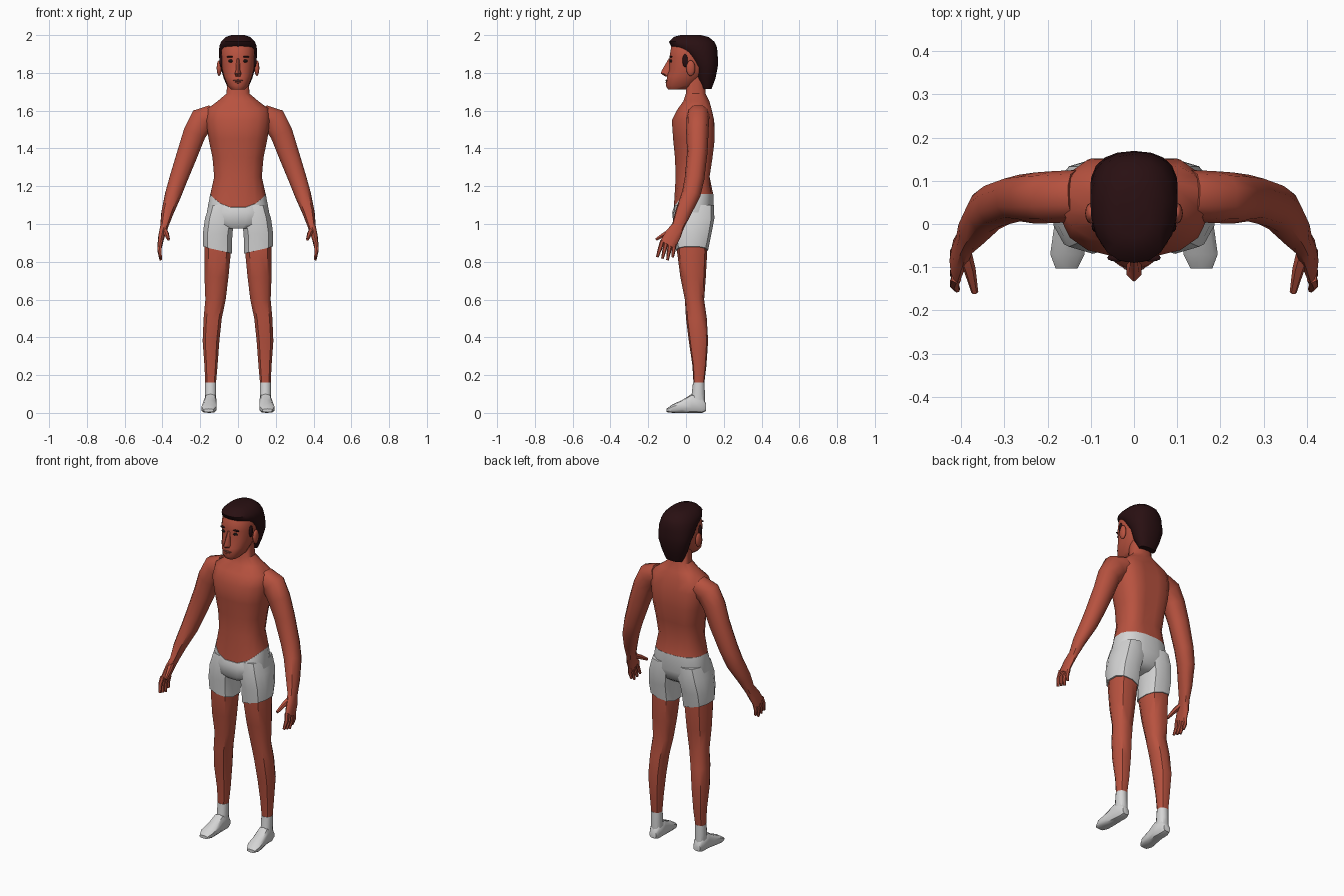
import bpy
import bmesh
import math
from mathutils import Vector

if "Cube" in bpy.data.objects:
    bpy.data.objects.remove(bpy.data.objects["Cube"])


def material(name, rgb):
    mat = bpy.data.materials.new(name)
    mat.use_nodes = True
    colour = (*rgb, 1)
    mat.diffuse_color = colour
    shader = mat.node_tree.nodes["Principled BSDF"]
    shader.inputs["Base Color"].default_value = colour
    shader.inputs["Roughness"].default_value = 0.8
    return mat


skin = material("reddish skin", (0.48, 0.085, 0.05))
hair_brown = material("dark brown hair", (0.022, 0.005, 0.006))
cloth = material("pale grey cloth", (0.66, 0.66, 0.66))
eye_black = material("eye black", (0.008, 0.006, 0.006))
lip = material("lip brown", (0.2, 0.06, 0.045))


def finish(name, bm, mat, mirror=False, angle=42):
    """Turn a bmesh into a shaded object, mirrored across x when it is one of a pair."""
    bmesh.ops.recalc_face_normals(bm, faces=bm.faces)
    mesh = bpy.data.meshes.new(name)
    bm.to_mesh(mesh)
    bm.free()
    mesh.materials.append(mat)
    obj = bpy.data.objects.new(name, mesh)
    bpy.context.collection.objects.link(obj)
    bpy.ops.object.select_all(action="DESELECT")
    obj.select_set(True)
    bpy.context.view_layer.objects.active = obj
    bpy.ops.object.shade_smooth_by_angle(angle=math.radians(angle))
    if mirror:
        obj.modifiers.new("Mirror", "MIRROR").use_mirror_merge = False
    return obj


def loft(name, rows, mat, sides=10, power=2.3, axis=None, ref=(0, 1, 0),
         mirror=False, warp=None):
    """Skin rounded-box rings given as (centre, half width, half depth)."""
    bm = bmesh.new()
    centres = [Vector(row[0]) for row in rows]
    rings = []
    for i, (centre, wide, deep) in enumerate(rows):
        last = min(i + 1, len(rows) - 1)
        along = Vector(axis) if axis else centres[last] - centres[max(i - 1, 0)]
        along.normalize()
        u = Vector(ref).cross(along).normalized()
        v = along.cross(u)
        ring = []
        for k in range(sides):
            angle = math.tau * (k + 0.5) / sides
            c, s = math.cos(angle), math.sin(angle)
            px = math.copysign(abs(c) ** (2 / power), c) * wide
            py = math.copysign(abs(s) ** (2 / power), s) * deep
            point = Vector(centre) + u * px + v * py
            if warp:
                point += Vector(warp(i, c, s))
            ring.append(bm.verts.new(point))
        rings.append(ring)
    for low, high in zip(rings, rings[1:]):
        for k in range(sides):
            n = (k + 1) % sides
            bm.faces.new((low[k], low[n], high[n], high[k]))
    bm.faces.new(rings[0])
    bm.faces.new(rings[-1])
    return finish(name, bm, mat, mirror)


def column(name, rows, mat, x=0, **options):
    """Upright loft from (height, half width, front y, back y[, centre x])."""
    out = []
    for z, wide, front, back, *cx in rows:
        centre = (cx[0] if cx else x, (front + back) / 2, z)
        out.append((centre, wide, (back - front) / 2))
    return loft(name, out, mat, axis=(0, 0, 1), **options)


def blob(name, place, size, mat, mirror=False):
    bm = bmesh.new()
    bmesh.ops.create_uvsphere(bm, u_segments=12, v_segments=8, radius=1)
    bmesh.ops.scale(bm, vec=size, verts=bm.verts)
    bmesh.ops.translate(bm, vec=place, verts=bm.verts)
    return finish(name, bm, mat, mirror, 60)


# Torso: the waistline dips at the front, the spine is slightly hollow
def waist_dip(s):
    return -0.075 * max(0, -s) ** 2


def torso_warp(i, c, s):
    hollow = -0.014 if s > 0.9 and 0 < i < 6 else 0
    return (0, hollow, waist_dip(s) if i == 0 else 0)


column("torso", [
    (1.16, .148, -.066, .145), (1.25, .128, -.056, .138),
    (1.35, .137, -.06, .155), (1.45, .158, -.07, .168),
    (1.55, .172, -.077, .165), (1.61, .165, -.045, .148),
    (1.65, .11, -.015, .125), (1.69, .062, -.002, .105),
    (1.78, .056, -.002, .1)], skin, sides=16, power=2.5, warp=torso_warp)

# Shorts: a pelvis and two legs with slanted hems
column("shorts_pelvis", [
    (1.16, .149, -.067, .146), (1.06, .168, -.075, .146),
    (1.0, .15, -.068, .125), (.975, .08, -.05, .09)],
    cloth, sides=16, power=2.5,
    warp=lambda i, c, s: (0, 0, waist_dip(s) if i == 0 else 0))
column("shorts_legs", [
    (1.1, .07, -.06, .148, .085), (1.03, .083, -.069, .15, .095),
    (.95, .081, -.062, .135, .108), (.862, .079, -.053, .117, .108)],
    cloth, mirror=True, power=2.6,
    warp=lambda i, c, s: (0, 0, 0.02 * c if i == 3 else 0))

# Bare legs, socks and feet
column("legs", [
    (.93, .07, -.045, .11, .108), (.85, .073, -.047, .112, .108),
    (.72, .066, -.03, .105, .114), (.6, .056, -.006, .096, .119),
    (.5, .05, 0, .11, .134), (.38, .046, .015, .117, .143),
    (.25, .036, .034, .108, .143), (.15, .029, .04, .096, .145)],
    skin, mirror=True, power=2.5)
column("socks", [
    (.16, .031, .037, .098), (.1, .031, .03, .1), (.04, .031, .02, .1)],
    cloth, x=.145, mirror=True)
foot = []
for y, x, wide, low, high in [
        (.106, .145, .022, .01, .05), (.085, .145, .031, 0, .085),
        (.03, .146, .034, 0, .1), (-.02, .15, .038, 0, .068),
        (-.07, .154, .041, 0, .046), (-.103, .156, .026, .004, .022)]:
    foot.append(((x, y, (low + high) / 2), wide, (high - low) / 2))
loft("feet", foot, cloth, axis=(0, -1, 0), ref=(0, 0, 1), power=3, mirror=True)

# Arms run from inside the shoulder to the palm
loft("arms", [
    ((.13, .065, 1.575), .06, .06), ((.19, .062, 1.55), .072, .06),
    ((.23, .06, 1.48), .063, .059), ((.265, .06, 1.38), .058, .054),
    ((.315, .045, 1.24), .05, .052), ((.342, .028, 1.16), .045, .05),
    ((.374, -.015, 1.06), .033, .042), ((.39, -.042, .99), .022, .033),
    ((.403, -.067, .945), .018, .042), ((.413, -.098, .89), .013, .044)],
    skin, mirror=True)

# Four fingers in a row, and a thumb pointing forward
for i, finger in enumerate(("index", "middle", "ring", "little")):
    base = Vector((.411, -.125 + .021 * i, .91 - .006 * i))
    tip = Vector((.409, -.152 + .027 * i, .825 - .008 * (i % 3)))
    middle = base.lerp(tip, 0.5) + Vector((.006, 0, 0))
    loft(finger + "_fingers", [(base, .012, .012), (middle, .011, .011),
                               (tip, .007, .007)], skin, sides=6, mirror=True)
loft("thumbs", [((.395, -.06, .975), .015, .018), ((.38, -.105, .95), .014, .014),
                ((.368, -.158, .918), .008, .008)],
     skin, sides=6, ref=(1, 0, 0), mirror=True)

# Head with nose, ears and face details
column("head", [
    (1.712, .036, -.096, 0), (1.732, .056, -.108, .05),
    (1.78, .075, -.102, .09), (1.82, .085, -.088, .12),
    (1.88, .09, -.09, .13), (1.94, .087, -.08, .13),
    (1.975, .06, -.05, .1)], skin, sides=16)
column("nose", [
    (1.875, .009, -.092, -.06), (1.815, .013, -.127, -.06),
    (1.797, .02, -.134, -.06), (1.782, .014, -.112, -.06)], skin, sides=6)
blob("ears", (.1, .025, 1.825), (.013, .024, .042), skin, True)
blob("eyes", (.037, -.079, 1.863), (.015, .008, .008), eye_black, True)
blob("eyebrows", (.04, -.078, 1.885), (.022, .009, .005), hair_brown, True)
blob("upper_lip", (0, -.1, 1.759), (.026, .009, .005), lip)
blob("lower_lip", (0, -.1, 1.749), (.02, .009, .005), skin)

# Hair: full at the back, receding in steps to the temples
column("hair", [
    (1.715, .052, .085, .135), (1.77, .076, .055, .156),
    (1.83, .094, .045, .168), (1.865, .1, .015, .169),
    (1.91, .102, -.025, .167), (1.942, .1, -.08, .162),
    (1.965, .091, -.09, .15), (1.99, .066, -.066, .12),
    (2.0, .036, -.03, .08)], hair_brown, sides=18)
blob("sideburns", (.089, -.005, 1.865), (.009, .014, .035), hair_brown, True)
